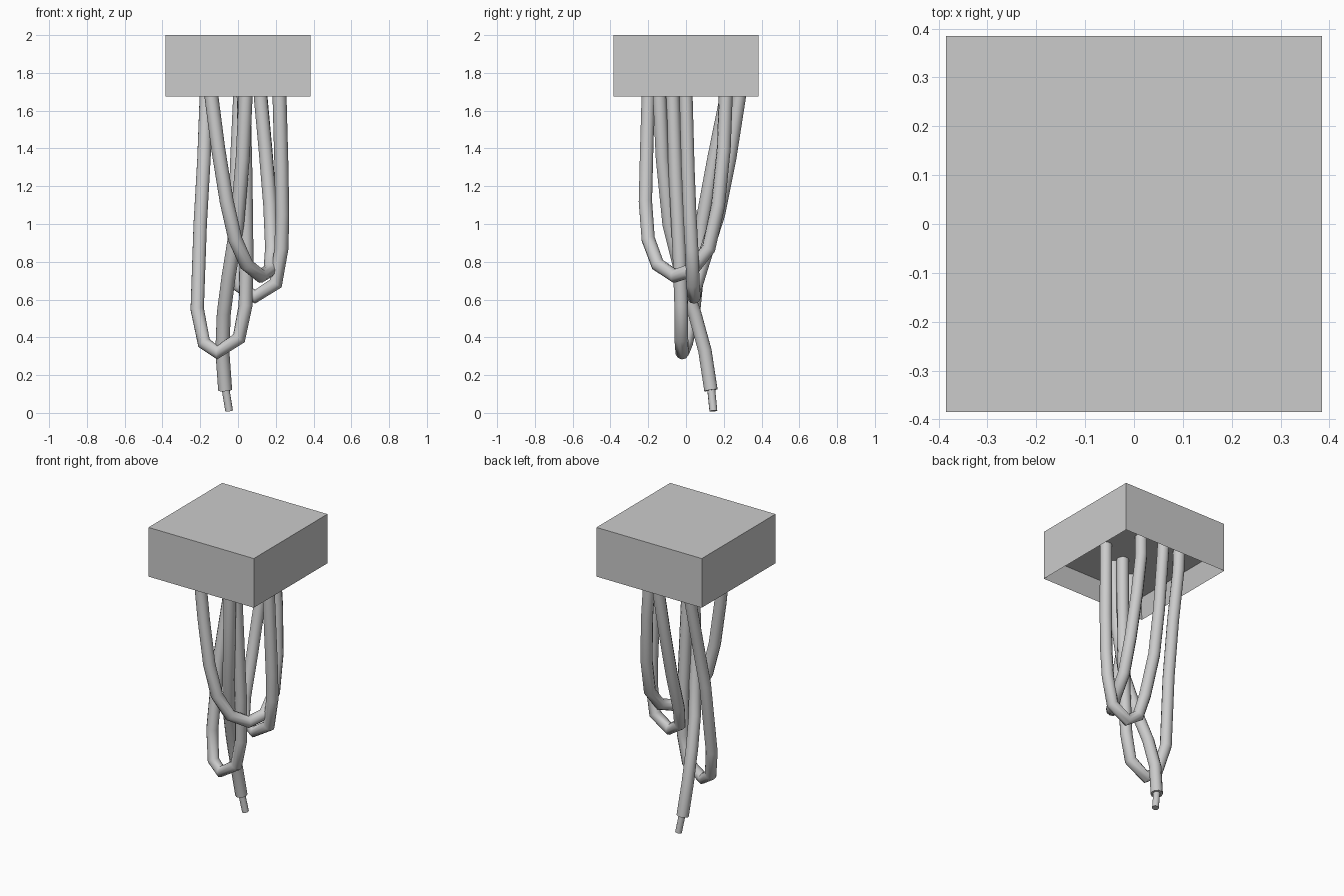
import bpy, bmesh

if "Cube" in bpy.data.objects:
    bpy.data.objects.remove(bpy.data.objects["Cube"])


def tube(name, pts, r):
    """Round cable swept along a polyline."""
    cu = bpy.data.curves.new(name, 'CURVE')
    cu.dimensions = '3D'
    cu.bevel_depth = r
    cu.bevel_resolution = 3
    cu.use_fill_caps = True
    sp = cu.splines.new('POLY')
    sp.points.add(len(pts) - 1)
    for p, co in zip(sp.points, pts):
        p.co = (*co, 1)
    ob = bpy.data.objects.new(name, cu)
    bpy.context.collection.objects.link(ob)
    bpy.ops.object.select_all(action='DESELECT')
    ob.select_set(True)
    bpy.context.view_layer.objects.active = ob
    bpy.ops.object.convert(target='MESH')
    bpy.ops.object.shade_smooth_by_angle(angle=0.9)


# ceiling box, hollow from below
H, BOTTOM, TOP, WALL, CEILING = 0.385, 1.675, 2.0, 0.05, 1.8
bm = bmesh.new()
bmesh.ops.create_cube(bm, size=1)
for v in bm.verts:
    v.co = (v.co.x * 2 * H, v.co.y * 2 * H, TOP if v.co.z > 0 else BOTTOM)
bm.normal_update()
under = [f for f in bm.faces if f.normal.z < -0.9]
bmesh.ops.inset_region(bm, faces=under, thickness=WALL)
for v in under[0].verts:
    v.co.z = CEILING
me = bpy.data.meshes.new("box")
bm.to_mesh(me)
bm.free()
bpy.context.collection.objects.link(bpy.data.objects.new("box", me))

R = 0.037

# longest loop, on the left
tube("left_loop", [
    (-.165, .225, CEILING), (-.168, .215, 1.67), (-.18, .15, 1.35),
    (-.2, .085, 1.0), (-.216, .04, .55), (-.18, 0, .37), (-.11, -.02, .32),
    (.005, -.025, .395), (.04, -.025, .57), (.045, -.035, .85),
    (.04, -.055, 1.25), (.03, -.07, 1.67), (.03, -.07, CEILING)], R)

# shortest loop, at the front
tube("front_loop", [
    (-.14, -.2, CEILING), (-.14, -.2, 1.67), (-.105, -.208, 1.4),
    (-.06, -.215, 1.12), (-.015, -.2, .92), (.045, -.15, .785),
    (.12, -.06, .725), (.17, .03, .755), (.18, .12, .87),
    (.17, .17, 1.1), (.145, .2, 1.4), (.12, .21, 1.67), (.12, .21, CEILING)], R)

# middle loop, on the right
tube("right_loop", [
    (.22, 0, CEILING), (.22, 0, 1.67), (.23, .01, 1.3), (.234, .02, 1.05),
    (.23, .03, .87), (.2, .037, .685), (.09, .042, .615), (.01, .05, .67),
    (-.01, .09, .8), (-.015, .17, 1.05), (-.005, .23, 1.35),
    (.01, .28, 1.67), (.01, .29, CEILING)], R)

# hanging cable with a bare core at the end
tube("loose_cable", [
    (.04, -.14, CEILING), (.04, -.14, 1.67), (.025, -.125, 1.35),
    (-.005, -.09, 1.0), (-.05, -.02, .72), (-.075, .045, .53),
    (-.083, .1, .33), (-.068, .132, .12)], R)
tube("cable_core", [(-.068, .132, .14), (-.047, .145, .01)], .021)
